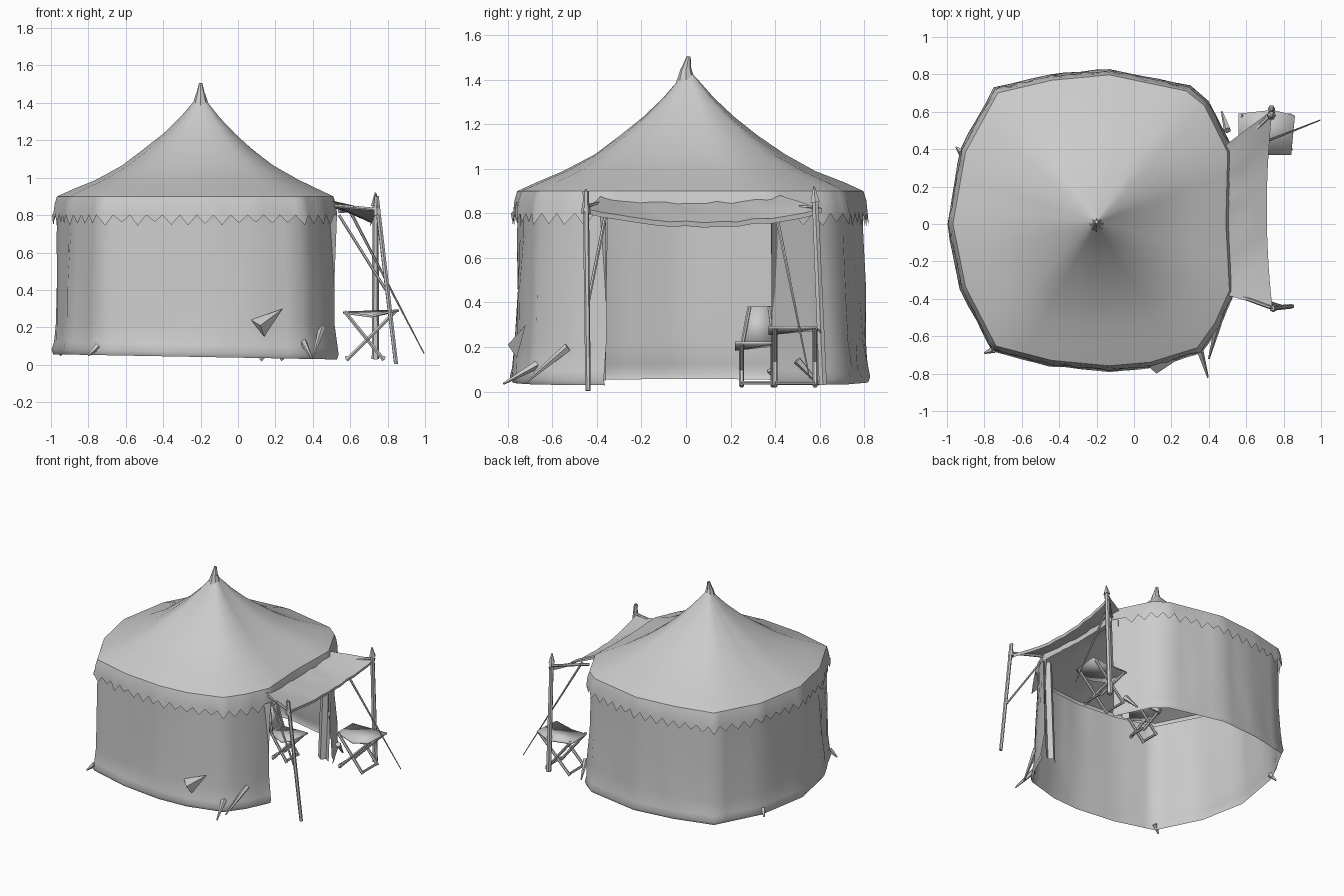
import bpy, math, random
from mathutils import Vector

if "Cube" in bpy.data.objects:
    bpy.data.objects.remove(bpy.data.objects["Cube"])

random.seed(4)
mat = bpy.data.materials.new("canvas_grey")
mat.diffuse_color = (0.6, 0.6, 0.6, 1)
mat.use_nodes = True
mat.node_tree.nodes["Principled BSDF"].inputs["Base Color"].default_value = mat.diffuse_color


def make(name, verts, faces, angle=40):
    me = bpy.data.meshes.new(name)
    me.from_pydata(verts, [], faces)
    me.materials.append(mat)
    ob = bpy.data.objects.new(name, me)
    bpy.context.collection.objects.link(ob)
    bpy.ops.object.select_all(action='DESELECT')
    ob.select_set(True)
    bpy.context.view_layer.objects.active = ob
    bpy.ops.object.shade_smooth_by_angle(angle=math.radians(angle))
    return ob


def sheet(name, rows, closed=False, angle=40):
    """Skin a list of equally long point rows, ordered top to bottom."""
    n = len(rows[0])
    faces = [(r * n + i, (r + 1) * n + i, (r + 1) * n + (i + 1) % n, r * n + (i + 1) % n)
             for r in range(len(rows) - 1) for i in range(n if closed else n - 1)]
    return make(name, [p for row in rows for p in row], faces, angle)


def stick(name, a, b, r0=0.012, r1=None, sides=6):
    """Tapered round pole from a to b."""
    a, b = Vector(a), Vector(b)
    q = (b - a).to_track_quat('Z', 'Y')
    verts = []
    for c, r in ((a, r0), (b, r0 if r1 is None else r1)):
        verts += [c + q @ Vector((r * math.cos(t), r * math.sin(t), 0))
                  for t in [math.tau * i / sides for i in range(sides)]]
    faces = [(i, (i + 1) % sides, sides + (i + 1) % sides, sides + i) for i in range(sides)]
    faces += [tuple(reversed(range(sides))), tuple(range(sides, 2 * sides))]
    return make(name, verts, faces)


def plate(name, corners, t=0.012):
    """Thin slab on an outline of corners."""
    ob = make(name, corners, [tuple(range(len(corners)))])
    m = ob.modifiers.new("thickness", 'SOLIDIFY')
    m.thickness = t
    return ob


# Plan of the tent, counterclockwise from one door jamb to the other
PLAN = [(.53, .40), (.40, .66), (.30, .74), (-.13, .83), (-.45, .80), (-.75, .73), (-.93, .40),
        (-1.0, .0), (-.93, -.35), (-.76, -.68), (-.45, -.76), (-.13, -.79), (.10, -.77),
        (.36, -.69), (.46, -.55), (.54, -.37)]
CX, CY = -.2, .01


def resample(pts, step):
    out = []
    for a, b in zip(pts, pts[1:]):
        k = max(1, round(math.dist(a, b) / step))
        out += [(a[0] + (b[0] - a[0]) * i / k, a[1] + (b[1] - a[1]) * i / k) for i in range(k)]
    return out + [pts[-1]]


def ring(pts, s, z, jitter=0.0):
    row = []
    for x, y in pts:
        k = s + random.uniform(-jitter, jitter)
        row.append((CX + (x - CX) * k, CY + (y - CY) * k, z(x) if callable(z) else z))
    return row


# Wall cloth, open at the door
wall = resample(PLAN, .09)
hem = lambda dz: (lambda x: .043 - .018 * x + dz)
sheet("wall", [ring(wall, .95, .87), ring(wall, .955, .70, .008), ring(wall, .965, .45, .01),
               ring(wall, .975, .22, .01), ring(wall, .985, hem(.06), .008),
               ring(wall, 1.0, hem(.02), .004), ring(wall, .985, hem(-.005))], angle=60)

# Roof cloth with its concave sweep up to the peak
eave = resample(PLAN + [(.52, .0), PLAN[0]], .16)[:-1]
SWEEP = [(.02, 1.43), (.07, 1.385), (.14, 1.32), (.25, 1.235), (.38, 1.15), (.53, 1.065),
         (.70, .99), (.85, .94), (.96, .90)]
sheet("roof", [ring(eave, s, z, .006 if .3 < s < .9 else 0) for s, z in SWEEP], True, 50)

# Valance with a ragged toothed edge
teeth = resample(PLAN + [(.52, .0), PLAN[0]], .045)[:-1]
low = ring(teeth, .99, .80, .006)
low = [(x, y, z - (random.uniform(.035, .06) if i % 2 and x < .5 else 0))
       for i, (x, y, z) in enumerate(low)]
sheet("valance", [ring(teeth, .96, .90), ring(teeth, .975, .86), ring(teeth, .985, .81, .004), low],
      True, 50)

# Peak finial
stick("peak_collar", (-.2, 0, 1.37), (-.2, 0, 1.45), .05, .024, 8)
stick("peak_tip", (-.2, 0, 1.44), (-.2, .012, 1.505), .025, .009, 8)

# Drawn-back door curtains
for y, d, name in ((-.36, -1, "near_curtain"), (.385, 1, "far_curtain")):
    fold = [(.53, y), (.49, y + .025 * d), (.46, y), (.42, y + .03 * d)]
    sheet(name, [[(px - .03 * (1 - t), py, .05 + .77 * t) for px, py in fold]
                 for t in (1, .7, .35, 0)], angle=30)

# Awning over the door, sagging between its poles
rows = []
for i in range(5):
    u = i / 4
    row = []
    for j in range(15):
        v = j / 14
        sag = 1 - (2 * v - 1) ** 2
        y0, y1 = -.37 - .08 * u, .40 + .21 * u
        row.append((.46 + (.28 - .03 * sag) * u, y0 + (y1 - y0) * v,
                    .885 - .065 * u - (.02 + .04 * u) * sag + random.uniform(-.006, .006)))
    rows.append(row)
rows.append([(x - .005, y, z - .022) for x, y, z in rows[-1]])
sheet("awning", rows, angle=40)

# Awning poles, braces and guy rope
stick("near_pole", (.74, -.45, .90), (.845, -.44, .004), .014, .012)
stick("far_pole", (.735, .58, .86), (.735, .615, .03), .016, .02)
stick("far_pole_tip", (.735, .575, .92), (.735, .58, .85), .004, .024)
stick("near_pole_tip", (.735, -.45, .91), (.745, -.45, .80), .004, .022)
stick("near_brace", (.54, -.36, .80), (.79, -.44, .40), .008)
stick("far_brace", (.54, .40, .82), (.735, .59, .83), .01)
stick("near_rail", (.52, -.37, .85), (.74, -.45, .83), .01)
stick("guy_rope", (.60, .40, .82), (.995, .555, .06), .009, .003)


# Folding stools with crossed legs
def stool(name, x0, x1, y0, y1, top):
    xm = (x0 + x1) / 2
    plate(name + "_seat", [(x0, y0 + .04, top), (xm, y0, top - .02), (x1 - .02, y0, top + .01),
                           (x1, y1 - .03, top + .01), (xm + .03, y1, top - .015), (x0, y1 - .02, top)])
    for y in (y0 + .03, y1 - .03):
        stick(name + "_leg", (x0 + .02, y, .025), (x1 - .02, y, top), .011)
        stick(name + "_leg", (x1 - .08, y, .025), (x0 + .01, y, top), .011)
    for x in (x0 + .02, x1 - .08):
        stick(name + "_foot_bar", (x, y0 + .03, .04), (x, y1 - .03, .04), .009)


stool("outer_stool", .56, .86, .37, .61, .285)
stool("inner_chair", .10, .32, .22, .42, .215)
plate("inner_chair_back", [(.10, .25, .22), (.10, .40, .22), (.07, .38, .385), (.07, .29, .385)])
for y in (.25, .40):
    stick("inner_chair_back_post", (.11, y, .20), (.07, y * .6 + .135, .38), .009)

# Torn flap and ground pegs along the wall foot
make("torn_flap", [(.07, -.755, .24), (.14, -.76, .15), (.24, -.72, .30), (.12, -.80, .21)],
     [(0, 1, 3), (1, 2, 3), (2, 0, 3)], 20)
for a, b in (((.35, -.67, .12), (.395, -.82, .035)), ((-.75, -.67, .10), (-.80, -.69, .05)),
             ((.45, -.53, .20), (.40, -.72, .04)), ((-.92, .38, .10), (-.95, .41, .05)),
             ((.50, .50, .14), (.47, .60, .03))):
    stick("ground_peg", a, b, .02, .005, 5)
